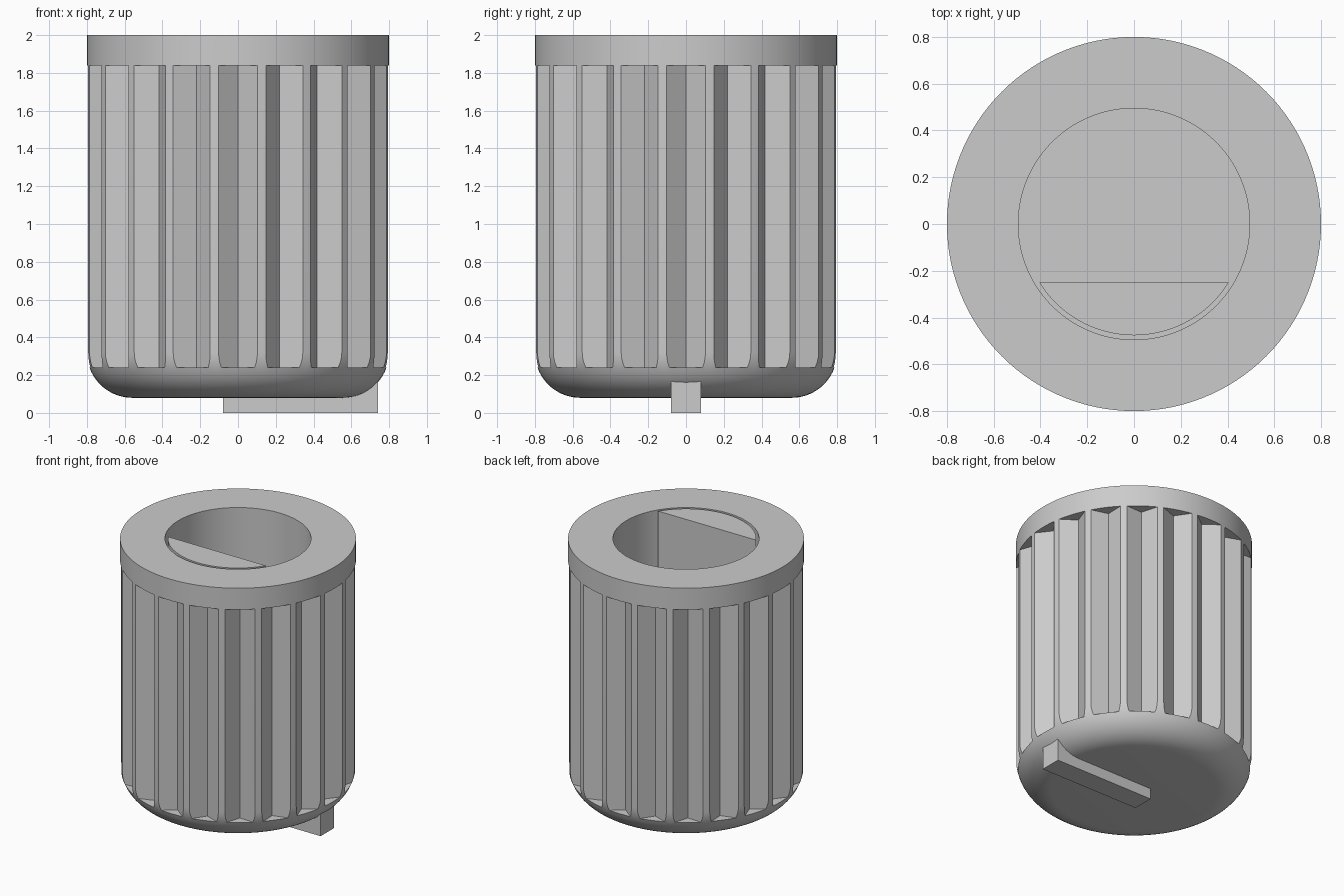
import bpy, bmesh
from math import sin, cos, pi, radians, asin
from mathutils import Matrix

cube = bpy.data.objects.get("Cube")
if cube:
    bpy.data.objects.remove(cube, do_unlink=True)

grey = bpy.data.materials.new("plain grey")
grey.use_nodes = True
grey.diffuse_color = (0.6, 0.6, 0.6, 1)
grey.node_tree.nodes["Principled BSDF"].inputs["Base Color"].default_value = (0.6, 0.6, 0.6, 1)

RADIUS, BASE, TOP = 0.8, 0.08, 2.0
FILLET = 0.24
BORE, BORE_FLOOR = 0.495, 0.4
GROOVES, GROOVE_LOW, GROOVE_HIGH = 20, 0.24, 1.84


def make_object(name, bm):
    bmesh.ops.recalc_face_normals(bm, faces=bm.faces)
    mesh = bpy.data.meshes.new(name)
    bm.to_mesh(mesh)
    bm.free()
    mesh.materials.append(grey)
    obj = bpy.data.objects.new(name, mesh)
    bpy.context.collection.objects.link(obj)
    return obj


def activate(obj):
    bpy.ops.object.select_all(action='DESELECT')
    obj.select_set(True)
    bpy.context.view_layer.objects.active = obj


def add_prism(bm, outline, low, high):
    """Upright prism over a flat outline."""
    face = bm.faces.new([bm.verts.new((x, y, low)) for x, y in outline])
    new = bmesh.ops.extrude_face_region(bm, geom=[face], use_keep_orig=True)["geom"]
    top = [g for g in new if isinstance(g, bmesh.types.BMVert)]
    bmesh.ops.translate(bm, verts=top, vec=(0, 0, high - low))


# Knob body: turned profile with a rounded bottom edge and an open bore
profile = [(0, BASE)]
for i in range(15):
    a = pi / 2 * i / 14
    profile.append((RADIUS - FILLET + FILLET * sin(a), BASE + FILLET - FILLET * cos(a)))
profile += [(RADIUS, TOP), (BORE, TOP), (BORE, BORE_FLOOR), (0, BORE_FLOOR)]
bm = bmesh.new()
verts = [bm.verts.new((r, 0, z)) for r, z in profile]
edges = [bm.edges.new(pair) for pair in zip(verts, verts[1:])]
bmesh.ops.spin(bm, geom=verts + edges, axis=(0, 0, 1), cent=(0, 0, 0),
               angle=2 * pi, steps=120, use_merge=True)
bmesh.ops.remove_doubles(bm, verts=bm.verts, dist=1e-5)
body = make_object("knob_body", bm)

# V-shaped grip grooves, cut below the top rim
bm = bmesh.new()
wedge = [(0.713, 0), (0.81, 0.125), (0.81, -0.125)]
for i in range(GROOVES):
    a = 2 * pi * i / GROOVES
    outline = [(x * cos(a) - y * sin(a), x * sin(a) + y * cos(a)) for x, y in wedge]
    add_prism(bm, outline, GROOVE_LOW, GROOVE_HIGH)
cutter = make_object("groove_cutter", bm)
cutter.hide_render = True
activate(body)
cut = body.modifiers.new("grooves", 'BOOLEAN')
cut.operation = 'DIFFERENCE'
cut.solver = 'EXACT'
cut.object = cutter
bpy.ops.object.modifier_apply(modifier=cut.name)
bpy.data.objects.remove(cutter, do_unlink=True)
bpy.ops.object.shade_smooth_by_angle(angle=radians(30))

# Flat-sided filler in the bore that makes the D-shaped shaft socket
inner, flat_y = 0.476, -0.25
start = pi + asin(-flat_y / inner)
sweep = 3 * pi - 2 * start
bm = bmesh.new()
arc = [start + sweep * i / 40 for i in range(41)]
add_prism(bm, [(inner * cos(a), inner * sin(a)) for a in arc], BORE_FLOOR - 0.02, TOP)
filler = make_object("socket_flat", bm)
activate(filler)
bpy.ops.object.shade_smooth_by_angle(angle=radians(30))

# Pointer bar under the closed end
bm = bmesh.new()
bmesh.ops.create_cube(bm, size=1, matrix=Matrix.Translation((0.33, 0, 0.1))
                      @ Matrix.Diagonal((0.82, 0.16, 0.2, 1)))
make_object("pointer_bar", bm)
